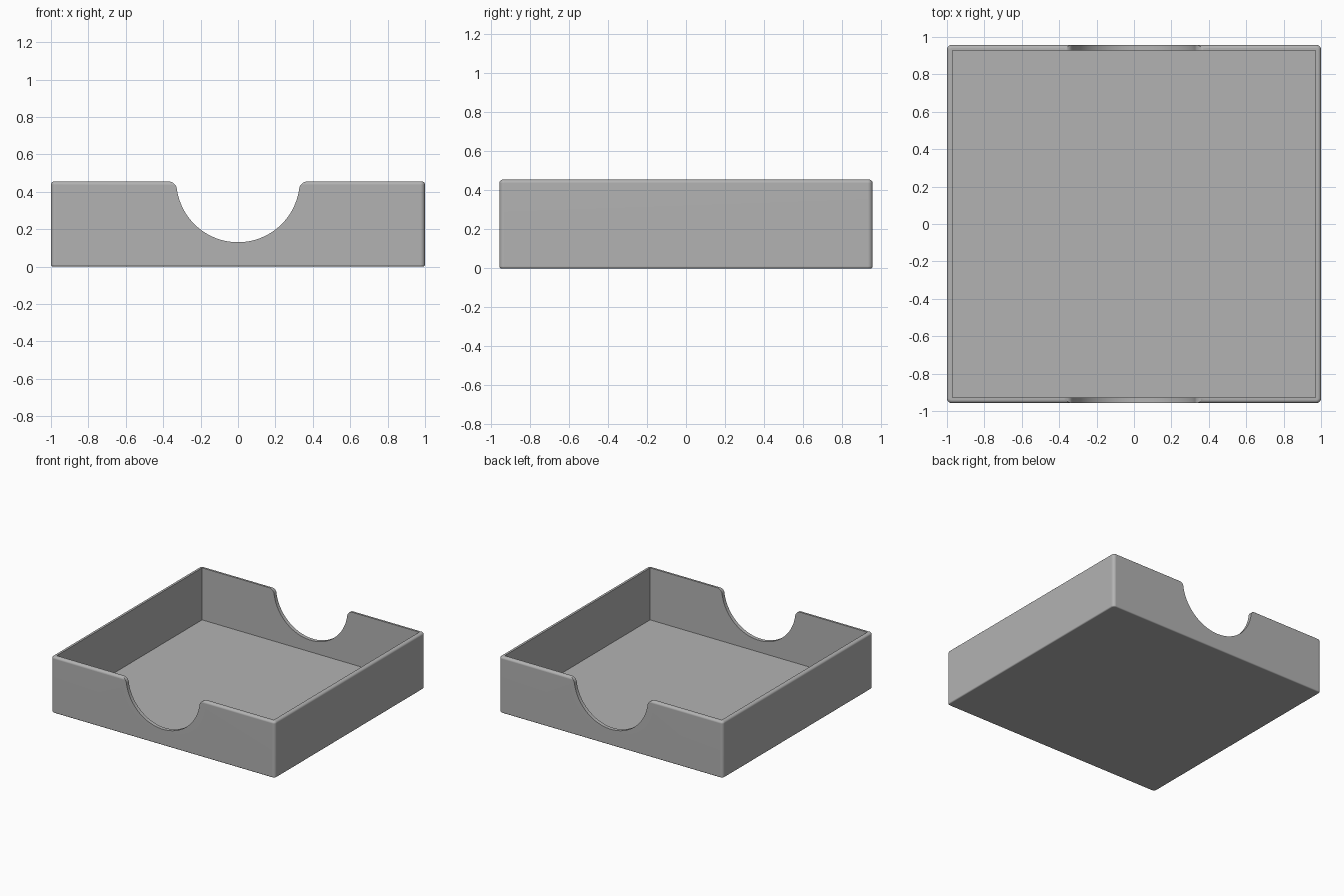
import bpy, bmesh, math

cube = bpy.data.objects.get("Cube")
if cube:
    bpy.data.objects.remove(cube, do_unlink=True)

W, D, H = 2.0, 1.915, 0.455   # outer size
WALL, FLOOR = 0.03, 0.035

grey = bpy.data.materials.new("plain grey")
grey.use_nodes = True
grey.diffuse_color = (0.45, 0.45, 0.45, 1)
grey.node_tree.nodes["Principled BSDF"].inputs["Base Color"].default_value = grey.diffuse_color


def add_object(name, bm):
    bmesh.ops.recalc_face_normals(bm, faces=bm.faces)
    mesh = bpy.data.meshes.new(name)
    bm.to_mesh(mesh)
    bm.free()
    mesh.materials.append(grey)
    ob = bpy.data.objects.new(name, mesh)
    bpy.context.collection.objects.link(ob)
    return ob


def box(w, d, z0, z1):
    bm = bmesh.new()
    bmesh.ops.create_cube(bm, size=1)
    for v in bm.verts:
        v.co = (v.co.x * w, v.co.y * d, z0 if v.co.z < 0 else z1)
    return bm


def round_edges(bm, rule, radius):
    edges = [e for e in bm.edges if rule(*(v.co.z for v in e.verts))]
    bmesh.ops.bevel(bm, geom=edges, offset=radius, offset_type='OFFSET',
                    segments=5, profile=0.5, affect='EDGES')


# Tray block with rounded outer edges
bm = box(W, D, 0, H)
round_edges(bm, lambda a, b: abs(a - b) > 0.1, 0.025)
round_edges(bm, lambda a, b: min(a, b) > H - 0.001, 0.018)
round_edges(bm, lambda a, b: max(a, b) < 0.001, 0.01)
tray = add_object("tray", bm)

# Hollow interior
cavity = add_object("cavity_cutter", box(W - 2 * WALL, D - 2 * WALL, FLOOR, 1))

# Thumb notch: round scoop blending into the rim with small fillets
R, F, CZ = 0.33, 0.045, 0.46
fz = H - F
fx = math.sqrt((R + F) ** 2 - (CZ - fz) ** 2)
tilt = math.atan2(CZ - fz, fx)
half = []
for i in range(25):           # scoop, bottom to side
    a = -math.pi / 2 + (math.pi / 2 - tilt) * i / 24
    half.append((R * math.cos(a), CZ + R * math.sin(a)))
for i in range(1, 9):         # fillet up to the rim
    a = math.pi - tilt - (math.pi / 2 - tilt - 0.03) * i / 8
    half.append((fx + F * math.cos(a), fz + F * math.sin(a)))
half.append((half[-1][0], 0.6))
outline = half + [(-x, z) for x, z in reversed(half[1:])]
bm = bmesh.new()
face = bm.faces.new([bm.verts.new((x, -1.2, z)) for x, z in outline])
swept = bmesh.ops.extrude_face_region(bm, geom=[face])["geom"]
bmesh.ops.translate(bm, vec=(0, 2.4, 0),
                    verts=[g for g in swept if isinstance(g, bmesh.types.BMVert)])
notch = add_object("notch_cutter", bm)

# Cut, then shade
bpy.ops.object.select_all(action='DESELECT')
bpy.context.view_layer.objects.active = tray
tray.select_set(True)
for cutter in (cavity, notch):
    mod = tray.modifiers.new(cutter.name, 'BOOLEAN')
    mod.operation, mod.solver, mod.object = 'DIFFERENCE', 'EXACT', cutter
    bpy.ops.object.modifier_apply(modifier=mod.name)
    bpy.data.objects.remove(cutter, do_unlink=True)
bpy.ops.object.shade_smooth_by_angle(angle=math.radians(30))
weighted = tray.modifiers.new("clean_shading", 'WEIGHTED_NORMAL')
weighted.keep_sharp = True
